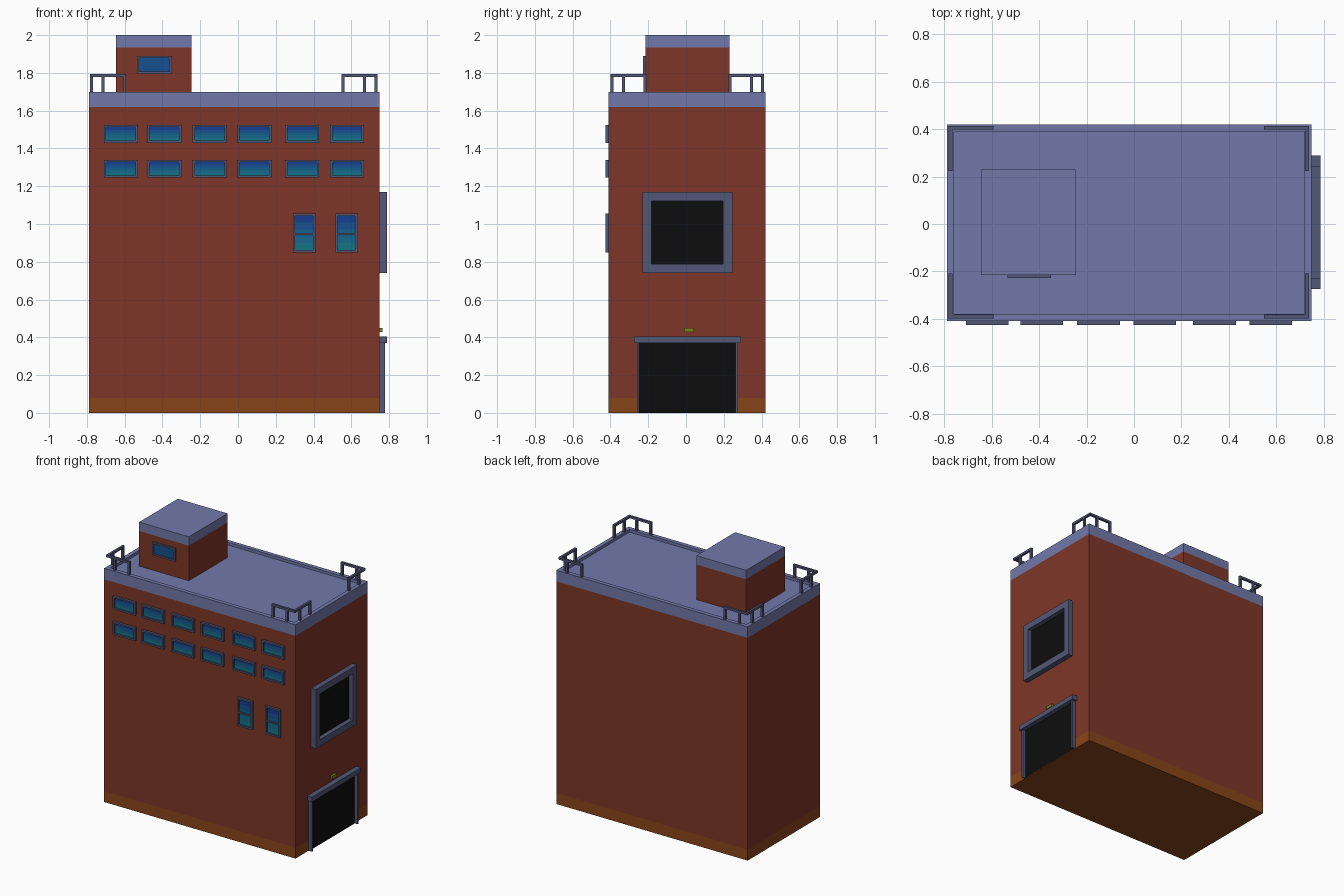
import bpy

if "Cube" in bpy.data.objects:
    bpy.data.objects.remove(bpy.data.objects["Cube"])

def material(name, r, g, b):
    m = bpy.data.materials.new(name)
    m.diffuse_color = (r, g, b, 1)
    m.use_nodes = True
    m.node_tree.nodes["Principled BSDF"].inputs["Base Color"].default_value = m.diffuse_color
    return m

BRICK = material("brick", 0.21, 0.037, 0.021)
TRIM = material("pale_trim", 0.17, 0.19, 0.40)
BASE = material("brown_base", 0.25, 0.06, 0.01)
FRAME = material("slate_frame", 0.085, 0.095, 0.18)
BLACK = material("black", 0.004, 0.004, 0.004)
LAMP = material("olive_lamp", 0.22, 0.23, 0.015)
N = 5
GLASS = [material(f"glass_{i}", 0.008, 0.17 - 0.03 * i, 0.24 + 0.012 * i) for i in range(N)]

# (u, v, w) to world: u and v lie in the surface, w points outwards
AXES = {
    "up": lambda u, v, w: (u, v, w),
    "front": lambda u, v, w: (u, -w, v),
    "right": lambda u, v, w: (w, u, v),
}

def build(name, axis, shells):
    """Each shell: rings (u0, u1, v0, v1, w), a material per band, end cap, start cap."""
    verts, faces, mats = [], [], []
    for rings, bands, cap, start in shells:
        o = len(verts)
        for u0, u1, v0, v1, w in rings:
            verts += [AXES[axis](*p) for p in ((u0, v0, w), (u1, v0, w), (u1, v1, w), (u0, v1, w))]
        for i, m in enumerate(bands):
            for k in range(4):
                a, b = o + 4 * i + k, o + 4 * i + (k + 1) % 4
                faces.append((a, b, b + 4, a + 4))
                mats.append(m)
        if cap:
            n = len(verts)
            faces.append((n - 4, n - 3, n - 2, n - 1))
            mats.append(cap)
        if start:
            faces.append((o + 3, o + 2, o + 1, o))
            mats.append(start)
    me = bpy.data.meshes.new(name)
    me.from_pydata(verts, [], faces)
    used = list(dict.fromkeys(mats))
    for m in used:
        me.materials.append(m)
    for p, m in zip(me.polygons, mats):
        p.material_index = used.index(m)
    ob = bpy.data.objects.new(name, me)
    bpy.context.collection.objects.link(ob)
    return ob

def box(u0, u1, v0, v1, w0, w1, m):
    return ([(u0, u1, v0, v1, w0), (u0, u1, v0, v1, w1)], [m], m, m)

def surround(u0, u1, v0, v1, w0, w1, w2, t):
    """Hollow frame: stands out to w1, steps back to w2 inside a border t."""
    i = (u0 + t, u1 - t, v0 + t, v1 - t)
    return ([(u0, u1, v0, v1, w0), (u0, u1, v0, v1, w1), (*i, w1), (*i, w2)], [FRAME] * 3, None, None)

def pane(u0, u1, v0, v1, w, colours):
    h = (v1 - v0) / len(colours)
    return [([(u0, u1, v0 + i * h, v0 + (i + 1) * h, w)], [], c, None) for i, c in enumerate(colours)]

X0, X1, Y0, Y1 = -0.79, 0.75, -0.41, 0.42
L = 0.03
ROOF = 1.68

# Main block with parapet and sunken roof
outer, inner = (X0, X1, Y0, Y1), (X0 + L, X1 - L, Y0 + L, Y1 - L)
build("building_body", "up", [([(*outer, 0), (*outer, 0.08), (*outer, 1.62), (*outer, 1.70),
                                (*inner, 1.70), (*inner, ROOF)],
                               [BASE, BRICK, TRIM, TRIM, TRIM], TRIM, BASE)])

# Stair tower on the roof
tower = (-0.645, -0.245, -0.215, 0.23)
build("roof_tower", "up", [([(*tower, ROOF), (*tower, 1.935), (*tower, 2.0)], [BRICK, TRIM], TRIM, None)])
build("tower_window", "front", [surround(-0.535, -0.35, 1.795, 1.89, 0.215, 0.227, 0.219, 0.012)]
      + pane(-0.523, -0.362, 1.807, 1.878, 0.219, GLASS[3:4]))

# Two rows of wide windows
for row, z in (("lower", 1.245), ("upper", 1.43)):
    for i, x in enumerate((-0.71, -0.48, -0.24, -0.003, 0.25, 0.487)):
        build(f"{row}_window_{i + 1}", "front",
              [surround(x, x + 0.18, z, z + 0.095, 0.41, 0.427, 0.416, 0.012)]
              + pane(x + 0.012, x + 0.168, z + 0.012, z + 0.083, 0.416, GLASS))

# Two tall sash windows with a middle bar
for i, x in enumerate((0.29, 0.515)):
    build(f"sash_window_{i + 1}", "front",
          [surround(x, x + 0.12, 0.85, 1.055, 0.41, 0.427, 0.416, 0.012),
           box(x + 0.012, x + 0.108, 0.942, 0.952, 0.416, 0.424, FRAME)]
          + pane(x + 0.012, x + 0.108, 0.862, 1.043, 0.416, GLASS))

# Large side opening
build("side_window", "right", [surround(-0.23, 0.245, 0.74, 1.17, 0.75, 0.788, 0.755, 0.048)]
      + pane(-0.182, 0.197, 0.788, 1.122, 0.755, [BLACK]))

# Garage door with jambs and lintel, lamp above
build("garage_door", "right", pane(-0.25, 0.265, 0, 0.37, 0.755, [BLACK]))
build("door_frame", "right", [box(-0.26, -0.248, 0, 0.37, 0.75, 0.778, FRAME),
                              box(0.263, 0.275, 0, 0.37, 0.75, 0.778, FRAME),
                              box(-0.275, 0.29, 0.37, 0.405, 0.75, 0.788, FRAME)])
build("door_lamp", "right", [box(-0.01, 0.042, 0.428, 0.45, 0.75, 0.766, LAMP)])

# Corner railings: two rails meeting at each corner, two posts per rail
T = 0.016

def span(start, direction, a, b):
    return sorted((start + direction * a, start + direction * b))

for xn, cx, dx in (("left", X0 + 0.007, 1), ("right", X1 - 0.012, -1)):
    for yn, cy, dy in (("front", Y0 + 0.011, 1), ("back", Y1 - 0.006, -1)):
        xs, ys = span(cx, dx, 0, T), span(cy, dy, 0, T)
        parts = [box(*span(cx, dx, 0, 0.19), *ys, 1.779, 1.795, FRAME),
                 box(*xs, *span(cy, dy, T, 0.19), 1.779, 1.795, FRAME)]
        for d in (0.06, 0.174):
            parts.append(box(*span(cx, dx, d, d + T), *ys, ROOF, 1.779, FRAME))
            parts.append(box(*xs, *span(cy, dy, d, d + T), ROOF, 1.779, FRAME))
        build(f"railing_{yn}_{xn}", "up", parts)
